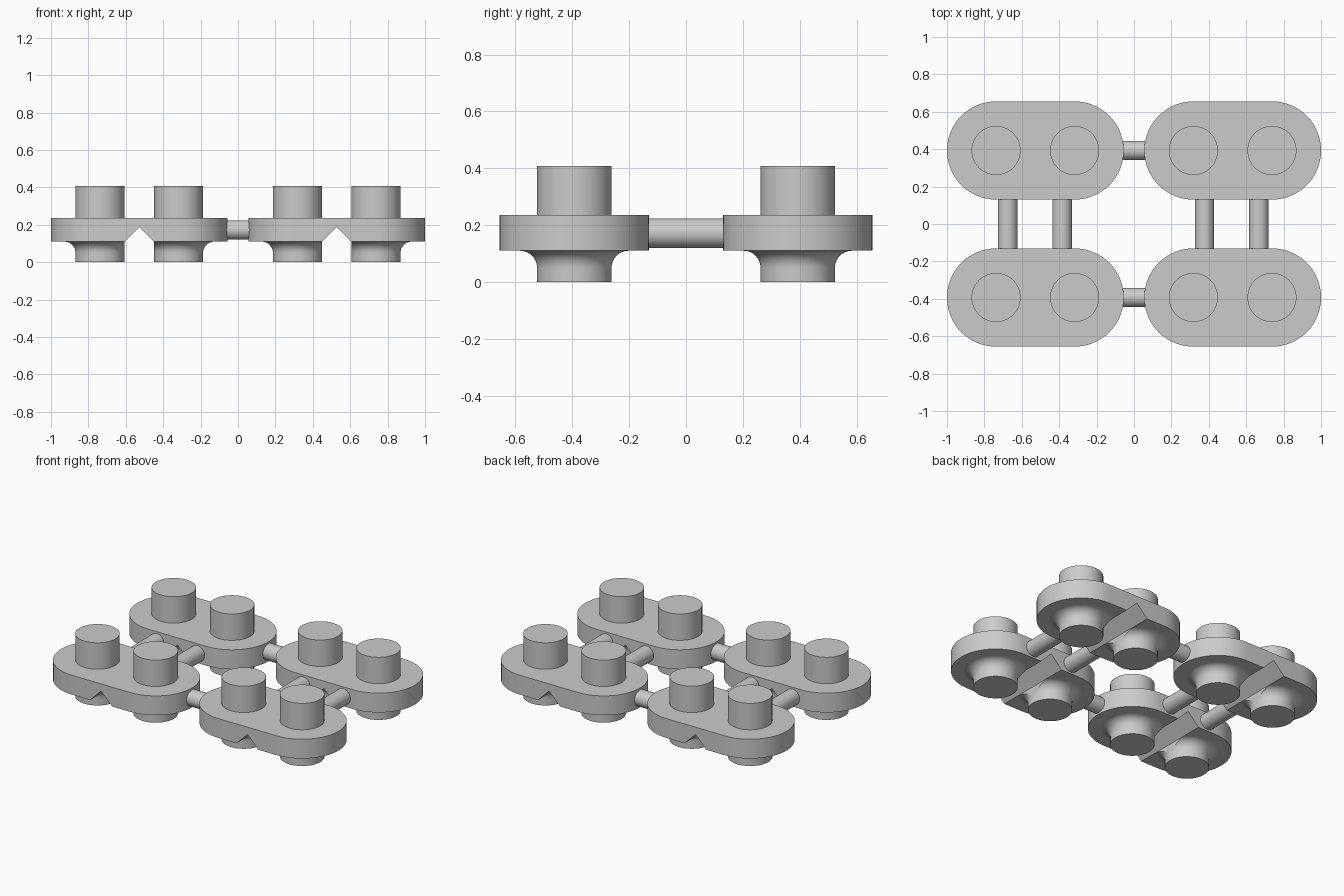
import bpy, bmesh
from math import pi, sin, cos, radians
from mathutils import Matrix

if "Cube" in bpy.data.objects:
    bpy.data.objects.remove(bpy.data.objects["Cube"], do_unlink=True)

# Shared material
grey = bpy.data.materials.new("light_grey")
grey.use_nodes = True
colour = (0.6, 0.6, 0.6, 1)
grey.diffuse_color = colour
grey.node_tree.nodes["Principled BSDF"].inputs["Base Color"].default_value = colour

# Main dimensions
CX, CY = 0.5275, 0.393       # centre of each block
R = 0.2625                   # end radius of a plate
HALF = 0.21                  # post offset from the block centre
Z0, Z1, TOP = 0.11, 0.236, 0.408
POST, FILLET = 0.131, 0.06
ROD, ROD_Z = 0.052, 0.172


def add_object(name, bm):
    bmesh.ops.recalc_face_normals(bm, faces=bm.faces)
    mesh = bpy.data.meshes.new(name)
    bm.to_mesh(mesh)
    bm.free()
    ob = bpy.data.objects.new(name, mesh)
    bpy.context.collection.objects.link(ob)
    mesh.materials.append(grey)
    return ob


def prism(name, points, vec):
    bm = bmesh.new()
    face = bm.faces.new([bm.verts.new(p) for p in points])
    res = bmesh.ops.extrude_face_region(bm, geom=[face], use_keep_orig=True)
    verts = [g for g in res["geom"] if isinstance(g, bmesh.types.BMVert)]
    bmesh.ops.translate(bm, verts=verts, vec=vec)
    return add_object(name, bm)


def lathe(name, profile, x, y, steps=64):
    bm = bmesh.new()
    verts = [bm.verts.new((r, 0, z)) for r, z in profile]
    edges = [bm.edges.new(pair) for pair in zip(verts, verts[1:])]
    bmesh.ops.spin(bm, geom=verts + edges, cent=(0, 0, 0), axis=(0, 0, 1),
                   angle=2 * pi, steps=steps)
    bmesh.ops.remove_doubles(bm, verts=bm.verts, dist=1e-5)
    bmesh.ops.translate(bm, verts=bm.verts, vec=(x, y, 0))
    return add_object(name, bm)


def rod(name, centre, axis, length):
    bm = bmesh.new()
    bmesh.ops.create_cone(bm, cap_ends=True, segments=40, radius1=ROD,
                          radius2=ROD, depth=length)
    turn = Matrix.Rotation(pi / 2, 4, "Y" if axis == "x" else "X")
    bmesh.ops.transform(bm, matrix=Matrix.Translation(centre) @ turn, verts=bm.verts)
    return add_object(name, bm)


def smooth(ob):
    bpy.ops.object.select_all(action="DESELECT")
    ob.select_set(True)
    bpy.context.view_layer.objects.active = ob
    bpy.ops.object.shade_smooth_by_angle(angle=radians(30))


def cut(ob, cutter):
    mod = ob.modifiers.new("notch", "BOOLEAN")
    mod.operation, mod.solver, mod.object = "DIFFERENCE", "EXACT", cutter
    bpy.context.view_layer.objects.active = ob
    bpy.ops.object.modifier_apply(modifier=mod.name)


# Post outline: straight foot, flared fillet under the plate, peg above
post_profile = [(0, 0), (POST, 0)]
for i in range(11):
    a = pi / 2 * i / 10
    post_profile.append((POST + FILLET * (1 - cos(a)), Z0 - FILLET * (1 - sin(a))))
post_profile += [(POST, Z0 + 0.015), (POST, TOP), (0, TOP)]

parts = []
for row, sy in (("front", -1), ("back", 1)):
    for side, sx in (("right", -1), ("left", 1)):
        x, y = sx * CX, sy * CY
        tag = f"{row}_{side}"
        # Rounded plate
        outline = []
        for end, start in ((1, -pi / 2), (-1, pi / 2)):
            for i in range(33):
                a = start + pi * i / 32
                outline.append((x + end * HALF + R * cos(a), y + R * sin(a), Z0))
        block = [prism(f"{tag}_plate", outline, (0, 0, Z1 - Z0))]
        # Two posts with pegs and flared feet
        for label, s in (("inner", -sx), ("outer", sx)):
            name = f"{tag}_{label}_post"
            block.append(lathe(name, post_profile, x + s * HALF, y))
        # V notch across the underside, between the feet
        w = 0.0785
        shape = [(-w, -0.1), (w, -0.1), (w, Z0), (0, Z0 + w), (-w, Z0)]
        cutter = prism("notch_cutter", [(x + px, y - 0.4, pz) for px, pz in shape], (0, 0.8, 0))
        cutter.hide_render = True
        for ob in block:
            cut(ob, cutter)
        bpy.data.objects.remove(cutter, do_unlink=True)
        parts += block
    # Short rod joining the two blocks of a row
    parts.append(rod(f"{row}_short_rod", (0, sy * CY, ROD_Z), "x", 0.16))

# Long rods joining the rows
for name, x in (("right_outer", -0.675), ("right_inner", -0.384),
                ("left_inner", 0.377), ("left_outer", 0.667)):
    parts.append(rod(f"{name}_long_rod", (x, 0, ROD_Z), "y", 0.3))

for ob in parts:
    smooth(ob)
